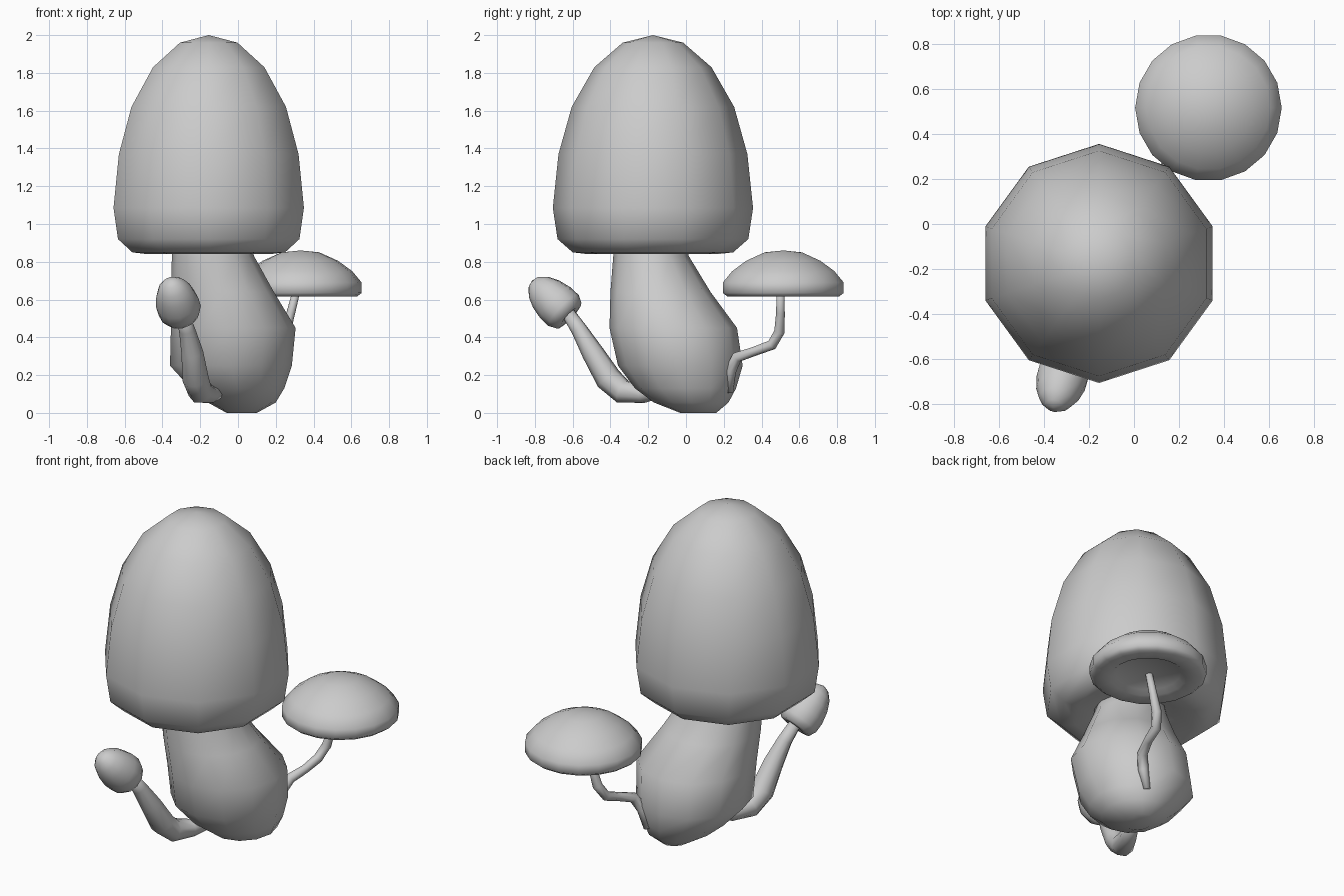
import bpy, bmesh, math
from mathutils import Vector, Matrix

if "Cube" in bpy.data.objects:
    bpy.data.objects.remove(bpy.data.objects["Cube"])


def loft(name, rings, sides, phase=0.0):
    """Skin elliptical rings: each is (centre, axis, radius_x, radius_y); ends are closed."""
    bm = bmesh.new()
    loops = []
    for centre, axis, rx, ry in rings:
        q = Vector((0, 0, 1)).rotation_difference(Vector(axis).normalized())
        c = Vector(centre)
        if rx == 0:
            loops.append([bm.verts.new(c)])
            continue
        loop = []
        for i in range(sides):
            a = phase + 2 * math.pi * i / sides
            loop.append(bm.verts.new(c + q @ Vector((rx * math.cos(a), ry * math.sin(a), 0))))
        loops.append(loop)
    for a, b in zip(loops, loops[1:]):
        for i in range(sides):
            j = (i + 1) % sides
            if len(a) == 1:
                bm.faces.new((a[0], b[j], b[i]))
            elif len(b) == 1:
                bm.faces.new((a[i], a[j], b[0]))
            else:
                bm.faces.new((a[i], a[j], b[j], b[i]))
    for loop in (loops[0], loops[-1]):
        if len(loop) > 1:
            bm.faces.new(loop)
    bmesh.ops.recalc_face_normals(bm, faces=bm.faces)
    for f in bm.faces:
        f.smooth = True
    me = bpy.data.meshes.new(name)
    bm.to_mesh(me)
    bm.free()
    ob = bpy.data.objects.new(name, me)
    bpy.context.collection.objects.link(ob)
    return ob


def cap(name, base, axis, profile, sides, phase=0.0):
    """Revolve (radius, height) points around an axis through base."""
    ax = Vector(axis).normalized()
    loft(name, [(Vector(base) + ax * h, ax, r, r) for r, h in profile], sides, phase)


def stem(name, path, sides):
    """Tapered tube along (x, y, z, radius) points."""
    pts = [Vector(p[:3]) for p in path]
    rings = []
    for i, p in enumerate(pts):
        d = pts[min(i + 1, len(pts) - 1)] - pts[max(i - 1, 0)]
        rings.append((p, d, path[i][3], path[i][3]))
    loft(name, rings, sides)


UP = (0, 0, 1)

# Large ten-sided bell cap
cap("large_cap", (-0.155, -0.175, 0), UP,
    [(0, 0.90), (0.22, 0.88), (0.34, 0.84), (0.425, 0.85), (0.505, 0.92), (0.53, 1.085),
     (0.50, 1.37), (0.43, 1.62), (0.31, 1.83), (0.16, 1.96), (0, 2.0)], 10, math.pi / 2)

# Bulbous leaning stem, given by side extents x0, x1, y0, y1 at each height
body = [(-0.06, 0.10, -0.03, 0.16, 0.0), (-0.16, 0.20, -0.17, 0.225, 0.055),
        (-0.25, 0.245, -0.27, 0.265, 0.13), (-0.36, 0.285, -0.36, 0.30, 0.25),
        (-0.355, 0.305, -0.405, 0.27, 0.45), (-0.355, 0.19, -0.40, 0.13, 0.64),
        (-0.35, 0.085, -0.385, 0.015, 0.83), (-0.34, 0.06, -0.38, -0.01, 0.93)]
loft("large_stem", [(((a + b) / 2, (c + d) / 2, z), UP, (b - a) / 2, (d - c) / 2)
                    for a, b, c, d, z in body], 12)

# Wide flat mushroom at the back
cap("flat_cap", (0.33, 0.515, 0), UP,
    [(0, 0.65), (0.18, 0.64), (0.21, 0.618), (0.30, 0.616), (0.325, 0.635), (0.325, 0.69),
     (0.275, 0.75), (0.20, 0.805), (0.10, 0.85), (0, 0.86)], 18)
stem("flat_cap_stem", [(0.10, 0.23, 0.11, 0.02), (0.13, 0.235, 0.22, 0.03),
                       (0.165, 0.27, 0.295, 0.03), (0.20, 0.36, 0.325, 0.025),
                       (0.22, 0.455, 0.36, 0.028), (0.25, 0.495, 0.43, 0.028),
                       (0.28, 0.50, 0.53, 0.023), (0.31, 0.50, 0.65, 0.02)], 8)

# Small budding mushroom at the front
cap("bud_cap", (-0.30, -0.62, 0.515), (-0.06, -0.20, 0.19),
    [(0, 0.01), (0.06, -0.005), (0.095, 0.0), (0.115, 0.04), (0.115, 0.10), (0.10, 0.17),
     (0.075, 0.225), (0.04, 0.262), (0, 0.275)], 12)
stem("bud_stem", [(-0.08, -0.10, 0.13, 0.04), (-0.15, -0.23, 0.10, 0.05),
                  (-0.20, -0.335, 0.112, 0.066), (-0.225, -0.41, 0.18, 0.07),
                  (-0.242, -0.495, 0.32, 0.058), (-0.27, -0.565, 0.44, 0.043),
                  (-0.30, -0.625, 0.53, 0.035)], 8)
